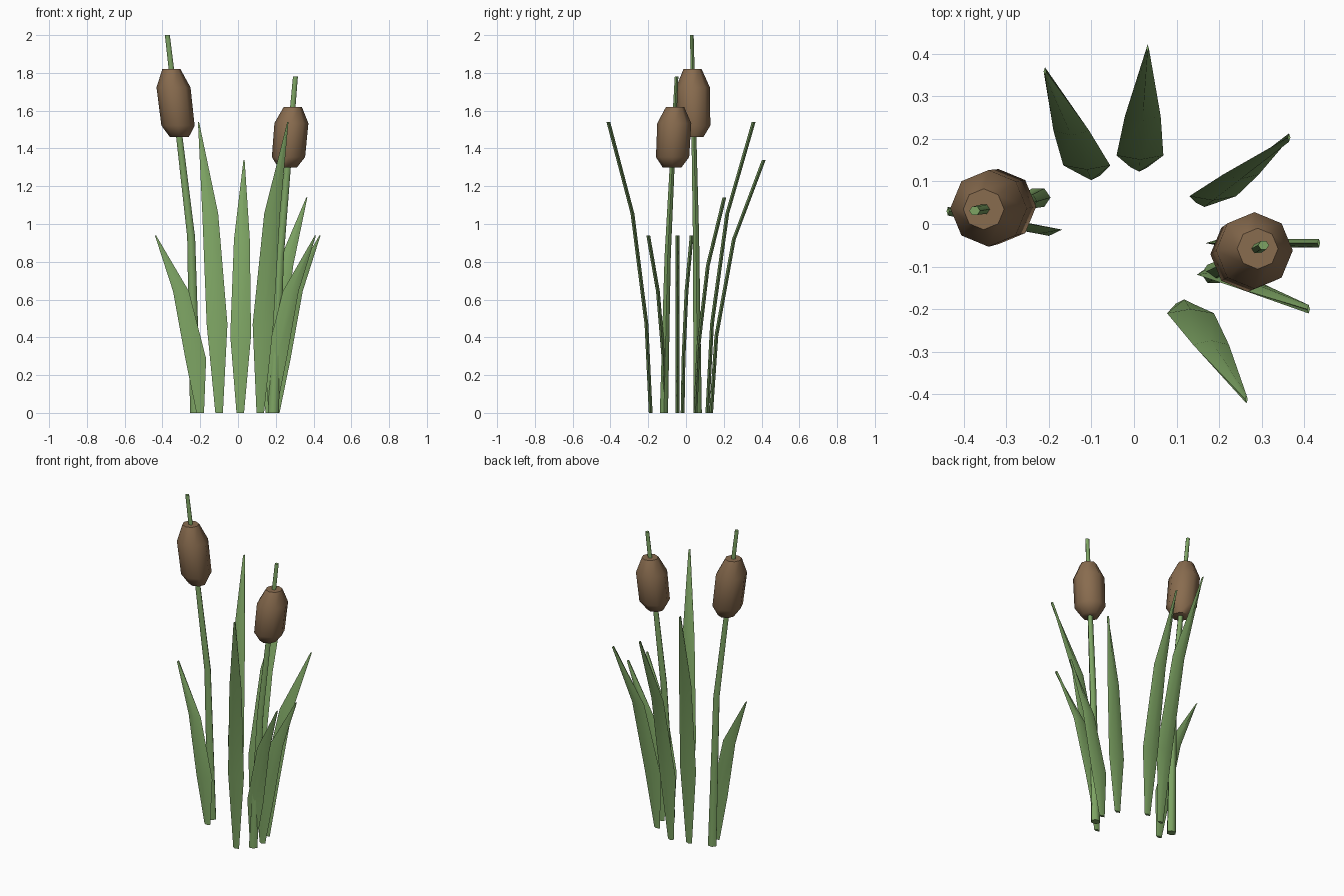
import bpy, bmesh, math
from mathutils import Vector

cube = bpy.data.objects.get("Cube")
if cube:
    bpy.data.objects.remove(cube, do_unlink=True)


def make_material(name, colour):
    mat = bpy.data.materials.new(name)
    mat.use_nodes = True
    mat.diffuse_color = (*colour, 1)
    mat.node_tree.nodes["Principled BSDF"].inputs["Base Color"].default_value = (*colour, 1)
    return mat


green = make_material("reed green", (0.205, 0.37, 0.125))
brown = make_material("seed head brown", (0.25, 0.15, 0.078))


def loft(name, mat, sides, rings):
    """Skin level rings, each given as (centre, x radius, y radius)."""
    bm = bmesh.new()
    loops = []
    for centre, rx, ry in rings:
        loop = []
        for i in range(sides):
            a = math.tau * i / sides
            loop.append(bm.verts.new(Vector(centre) + Vector((rx * math.cos(a), ry * math.sin(a), 0))))
        loops.append(loop)
    for low, high in zip(loops, loops[1:]):
        for i in range(sides):
            j = (i + 1) % sides
            bm.faces.new((low[i], low[j], high[j], high[i]))
    bm.faces.new(loops[0][::-1])
    bm.faces.new(loops[-1])
    mesh = bpy.data.meshes.new(name)
    bm.to_mesh(mesh)
    bm.free()
    mesh.materials.append(mat)
    obj = bpy.data.objects.new(name, mesh)
    bpy.context.collection.objects.link(obj)
    bpy.ops.object.select_all(action='DESELECT')
    obj.select_set(True)
    bpy.context.view_layer.objects.active = obj
    bpy.ops.object.shade_smooth_by_angle(angle=math.radians(60))
    return obj


def cattail(side, base, bend, tip, head_low, head_high):
    """Bent stalk with a tilted seed head around its upper part."""
    base, bend, tip = Vector(base), Vector(bend), Vector(tip)
    loft(side + "_stalk", green, 6, [(base, .029, .025), (bend, .021, .019), (tip, .013, .011)])
    rings = []
    for t, r in ((0, .05), (.17, .088), (.73, .09), (1, .048)):
        z = head_low + t * (head_high - head_low)
        rings.append((bend.lerp(tip, (z - bend.z) / (tip.z - bend.z)), r, r))
    loft(side + "_seed_head", brown, 8, rings)


cattail("right", (-.225, .062, 0), (-.248, .053, .93), (-.374, .031, 2), 1.46, 1.82)
cattail("left", (.187, -.117, 0), (.222, -.097, .83), (.304, -.05, 1.78), 1.30, 1.62)


# Flat blades that widen above the root, then lean out to a thin tip
def leaf(name, root, tip, height):
    rings = []
    for rise, lean, half_width in ((0, 0, .02), (.305, .1, .055), (.685, .43, .042), (1, 1, .003)):
        x, y = Vector(root).lerp(Vector(tip), lean)
        rings.append(((x, y, rise * height), half_width, .01))
    loft(name, green, 4, rings)


leaf("back_right_leaf", (-.1, .113), (-.209, .358), 1.54)
leaf("back_leaf", (.012, .133), (.032, .412), 1.34)
leaf("back_left_leaf", (.165, .05), (.364, .203), 1.14)
leaf("left_leaf", (.2, -.045), (.434, -.045), .94)
leaf("front_left_leaf", (.18, -.11), (.41, -.2), .94)
leaf("front_leaf", (.118, -.187), (.264, -.411), 1.54)
leaf("right_leaf", (-.2, -.018), (-.437, .03), .94)
